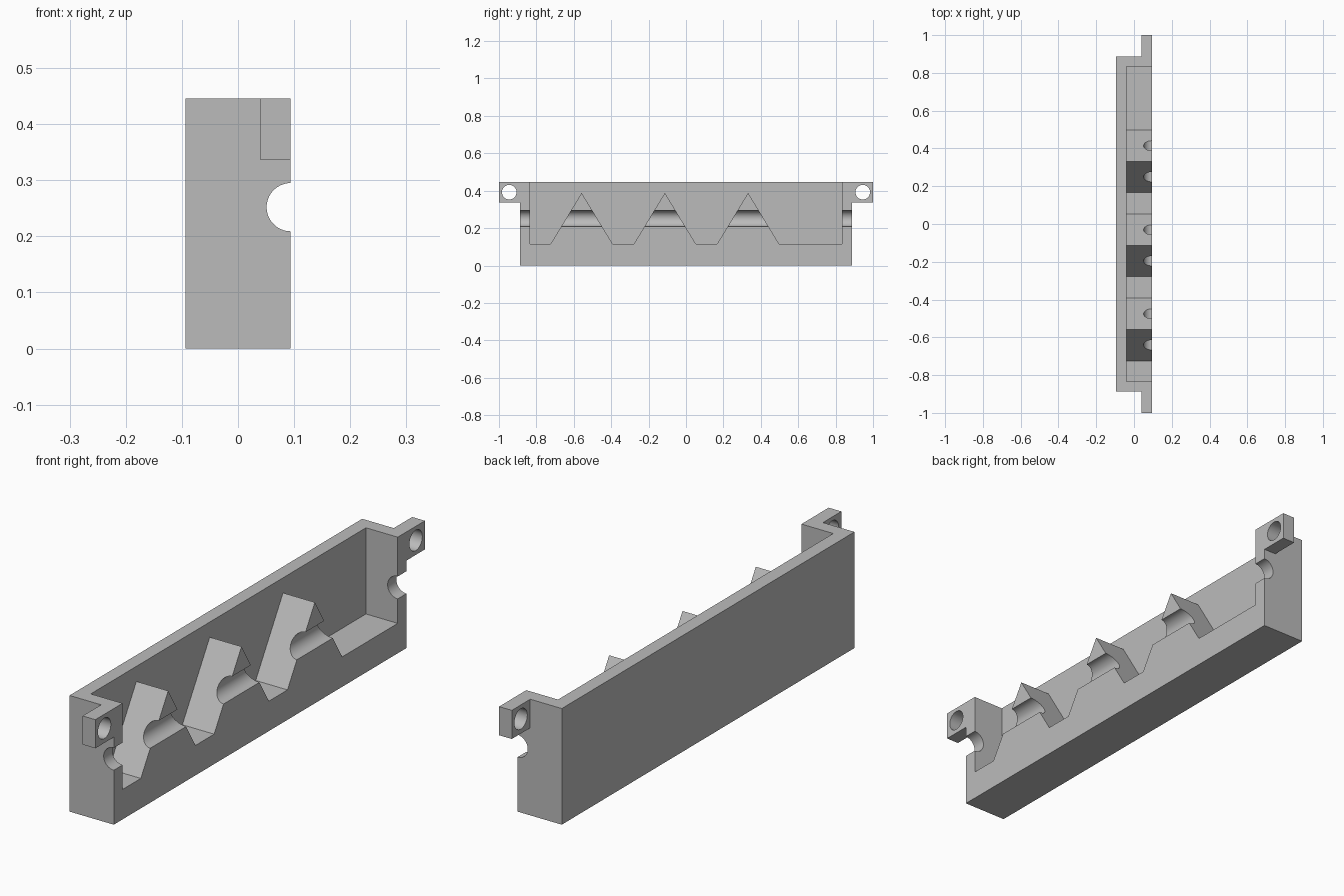
import bpy
import bmesh
from math import cos, sin, pi
from mathutils import Vector

default = bpy.data.objects.get("Cube")
if default:
    bpy.data.objects.remove(default, do_unlink=True)

HALF_X, HEIGHT = 0.094, 0.446
BODY_END, CAVITY_END = 0.888, 0.835

grey = bpy.data.materials.new("plain grey")
grey.use_nodes = True
grey.diffuse_color = (0.5, 0.5, 0.5, 1)
grey.node_tree.nodes["Principled BSDF"].inputs["Base Color"].default_value = (0.5, 0.5, 0.5, 1)


def prism(name, outline, axis, start, end):
    """Extrude a closed outline along x (outline is y, z) or y (outline is x, z)."""
    def place(a, b):
        return (start, a, b) if axis == "x" else (a, start, b)
    bm = bmesh.new()
    face = bm.faces.new([bm.verts.new(place(a, b)) for a, b in outline])
    moved = bmesh.ops.extrude_face_region(bm, geom=[face], use_keep_orig=True)["geom"]
    step = Vector((end - start, 0, 0) if axis == "x" else (0, end - start, 0))
    bmesh.ops.translate(bm, vec=step, verts=[v for v in moved if isinstance(v, bmesh.types.BMVert)])
    bmesh.ops.recalc_face_normals(bm, faces=bm.faces)
    mesh = bpy.data.meshes.new(name)
    bm.to_mesh(mesh)
    bm.free()
    mesh.materials.append(grey)
    obj = bpy.data.objects.new(name, mesh)
    bpy.context.collection.objects.link(obj)
    return obj


def circle(a, b, radius, sides=64):
    return [(a + radius * cos(2 * pi * i / sides), b + radius * sin(2 * pi * i / sides))
            for i in range(sides)]


def rectangle(a0, a1, b0, b1):
    return [(a0, b0), (a1, b0), (a1, b1), (a0, b1)]


def cut(target, cutter):
    cutter.hide_render = True
    mod = target.modifiers.new("cut", "BOOLEAN")
    mod.operation, mod.solver, mod.object = "DIFFERENCE", "EXACT", cutter
    bpy.context.view_layer.objects.active = target
    bpy.ops.object.modifier_apply(modifier=mod.name)
    bpy.data.objects.remove(cutter, do_unlink=True)


# Full-length block that becomes the open tray with its end lugs
tray = prism("toothed_tray", rectangle(-1, 1, 0, HEIGHT), "x", -HALF_X, HALF_X)

# Trim both ends down to a small lug, then drill the lug
trim = [(-0.2, -0.1), (0.2, -0.1), (0.2, 0.336), (0.04, 0.336), (0.04, 0.6), (-0.2, 0.6)]
for side in (-1, 1):
    cut(tray, prism("end_trim", trim, "y", side * BODY_END, side * 1.1))
    cut(tray, prism("lug_hole", circle(side * 0.945, 0.392, 0.039), "x", -0.01, 0.2))

# Cavity with three triangular teeth rising from its floor
FLOOR, TIP, HALF_TOOTH = 0.115, 0.388, 0.166
cavity = [(-CAVITY_END, 0.6), (-CAVITY_END, FLOOR)]
for y in (-0.558, -0.113, 0.332):
    cavity += [(y - HALF_TOOTH, FLOOR), (y, TIP), (y + HALF_TOOTH, FLOOR)]
cavity += [(CAVITY_END, FLOOR), (CAVITY_END, 0.6)]
cut(tray, prism("cavity", cavity, "x", -0.041, 0.2))

# Round channel running along the open side, through teeth and end walls
cut(tray, prism("channel", circle(HALF_X, 0.252, 0.043), "y", -1.1, 1.1))

bpy.ops.object.select_all(action="DESELECT")
tray.select_set(True)
bpy.context.view_layer.objects.active = tray
bpy.ops.object.shade_smooth_by_angle(angle=pi / 6)
